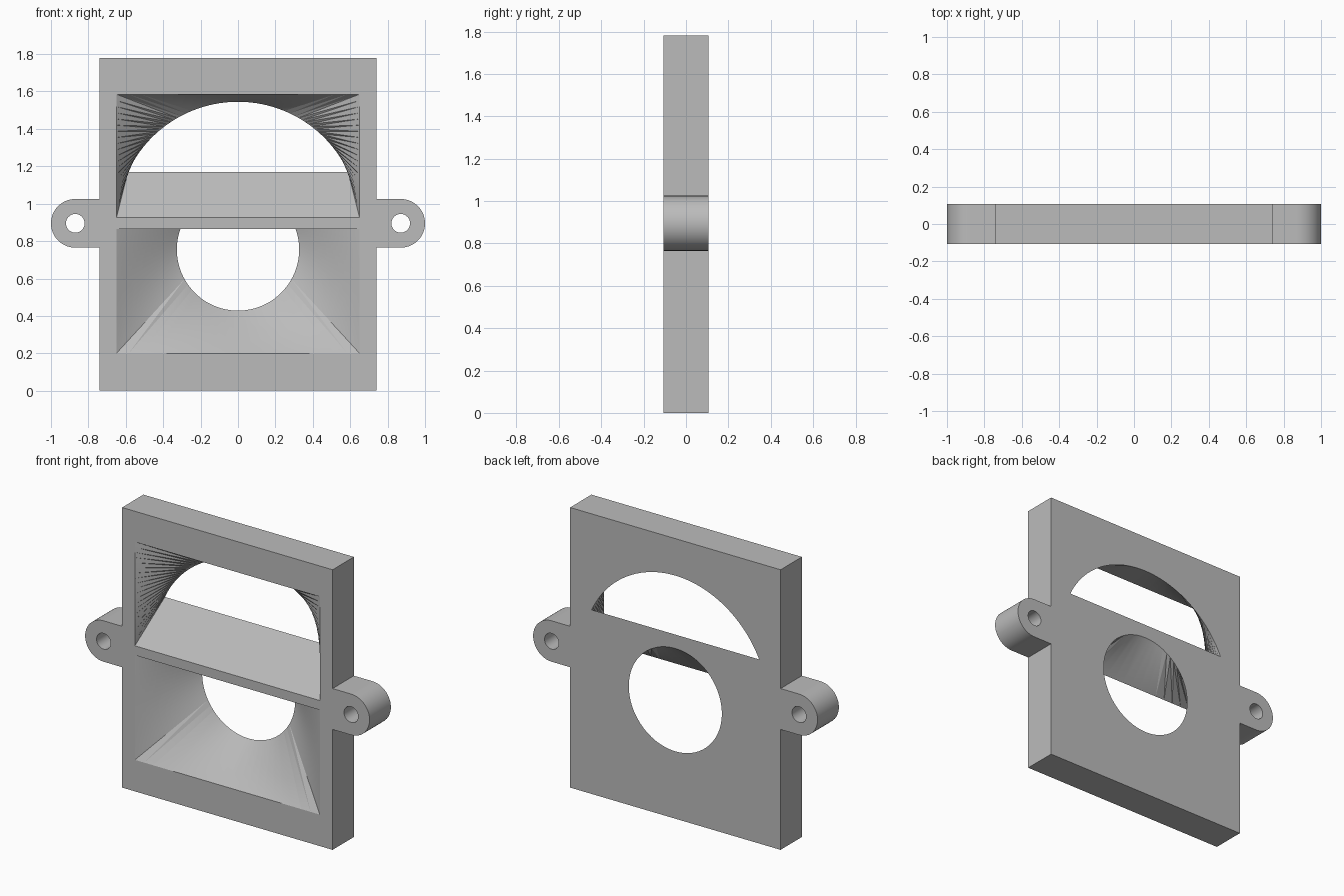
import bpy, bmesh
from math import sin, cos, acos, radians, degrees

DEPTH = 0.107          # half thickness of the plate
MID = 0.895            # height of the ears and of the large arc centre

if "Cube" in bpy.data.objects:
    bpy.data.objects.remove(bpy.data.objects["Cube"], do_unlink=True)

grey = bpy.data.materials.new("grey plastic")
grey.use_nodes = True
grey.diffuse_color = (0.5, 0.5, 0.5, 1)
grey.node_tree.nodes["Principled BSDF"].inputs["Base Color"].default_value = (0.5, 0.5, 0.5, 1)


def arc(cx, cz, r, start, end, n, closed=False):
    """Points along an arc in the x-z plane; the end point is optional."""
    angles = [radians(start + (end - start) * i / n) for i in range(n + closed)]
    return [(cx + r * cos(a), cz + r * sin(a)) for a in angles]


def line(p, q, n):
    return [(p[0] + (q[0] - p[0]) * i / n, p[1] + (q[1] - p[1]) * i / n) for i in range(n)]


def loft(name, rings):
    """Closed solid through (y, loop) rings that share a point count."""
    bm = bmesh.new()
    rows = [[bm.verts.new((x, y, z)) for x, z in loop] for y, loop in rings]
    n = len(rows[0])
    for a, b in zip(rows, rows[1:]):
        for i in range(n):
            j = (i + 1) % n
            bm.faces.new((a[i], a[j], b[j], b[i]))
    bm.faces.new(rows[0])
    bm.faces.new(rows[-1])
    bmesh.ops.remove_doubles(bm, verts=bm.verts, dist=1e-5)
    bmesh.ops.triangulate(bm, faces=[f for f in bm.faces if len(f.verts) == 4])
    bmesh.ops.recalc_face_normals(bm, faces=bm.faces)
    mesh = bpy.data.meshes.new(name)
    bm.to_mesh(mesh)
    bm.free()
    mesh.materials.append(grey)
    obj = bpy.data.objects.new(name, mesh)
    bpy.context.collection.objects.link(obj)
    return obj


def funnel(name, front, back):
    """Cutter that blends a front loop into a back loop and runs past both faces."""
    out = DEPTH + 0.1
    return loft(name, [(-out, front), (-DEPTH, front), (DEPTH, back), (out, back)])


# Plate outline with a rounded ear on each side
right = [(0.74, 0), (0.74, MID - 0.13)]
right += arc(0.87, MID, 0.13, -90, 90, 32, True)
right += [(0.74, MID + 0.13), (0.74, 1.78)]
outline = right + [(-x, z) for x, z in reversed(right)]
plate = loft("vent_plate", [(-DEPTH, outline), (DEPTH, outline)])

N = 20


def corners(w, low, high):
    return (-w, low), (w, low), (w, high), (-w, high)


# Lower opening: rectangle to circle
bl, br, tr, tl = corners(0.65, 0.20, 0.865)
front = line(bl, br, N) + line(br, tr, N) + line(tr, tl, N) + line(tl, bl, N)
turns = (209, 331, 389, 511, 569)
back = [p for a, b in zip(turns, turns[1:]) for p in arc(0, 0.755, 0.327, a, b, N)]
cutters = [funnel("lower_opening_cutter", front, back)]

# Upper opening: rectangle to circle segment, with fans at the floor corners
bl, br, tr, tl = corners(0.65, 0.925, 1.585)
sill, r = 1.17, 0.65
end = 90 - degrees(acos((sill - MID) / r))
half = r * cos(radians(end))
front = (line(bl, br, N) + [br] + line(br, tr, N) + line(tr, tl, N)
         + line(tl, bl, N) + [bl])
back = (line((-0.33, sill), (0.33, sill), N) + [(0.33, sill)]
        + arc(0, MID, r, end, 62, N) + arc(0, MID, r, 62, 118, N)
        + arc(0, MID, r, 118, 180 - end, N) + [(-half, sill)])
cutters.append(funnel("upper_opening_cutter", front, back))

# Screw holes through the ears
for side in (-1, 1):
    hole = arc(side * 0.87, MID, 0.05, 0, 360, 32)
    cutters.append(funnel("screw_hole_cutter", hole, hole))

# Cut the openings, then remove the cutters
bpy.ops.object.select_all(action="DESELECT")
plate.select_set(True)
bpy.context.view_layer.objects.active = plate
for cutter in cutters:
    cutter.hide_render = True
    mod = plate.modifiers.new("opening", "BOOLEAN")
    mod.operation = "DIFFERENCE"
    mod.solver = "EXACT"
    mod.object = cutter
    bpy.ops.object.modifier_apply(modifier=mod.name)
    bpy.data.objects.remove(cutter, do_unlink=True)
bpy.ops.object.shade_smooth_by_angle(angle=radians(25))
